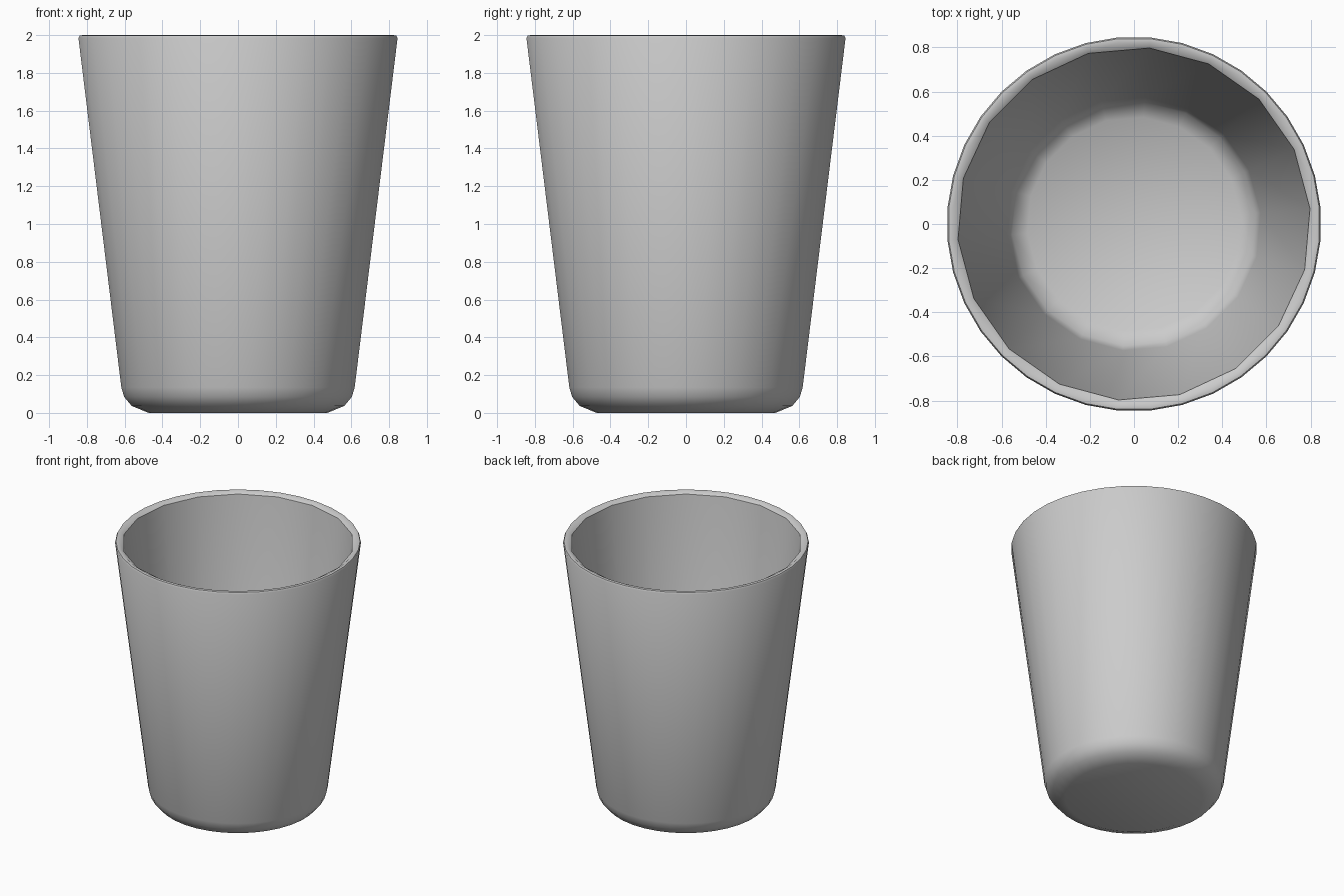
import bpy, bmesh, math

if "Cube" in bpy.data.objects:
    bpy.data.objects.remove(bpy.data.objects["Cube"])

# Profiles as (radius, height): outside goes up to the rim, inside goes down to the floor
OUTER = [(0.475, 0.0), (0.565, 0.037), (0.605, 0.085), (0.62, 0.135),
         (0.848, 1.985), (0.842, 1.997), (0.824, 2.0)]
INNER = [(0.80, 1.982), (0.575, 0.17), (0.553, 0.11), (0.485, 0.065)]
START = math.radians(5)

bm = bmesh.new()


def ring(radius, z, sides):
    verts = []
    for i in range(sides):
        a = START + math.tau * i / sides
        verts.append(bm.verts.new((radius * math.cos(a), radius * math.sin(a), z)))
    return verts


def bridge(low, high):
    n = len(low)
    for i in range(n):
        j = (i + 1) % n
        bm.faces.new((low[i], low[j], high[j], high[i]))


# Outer wall with 36 sides, inner wall with 18
outer = [ring(r, z, 36) for r, z in OUTER]
inner = [ring(r, z, 18) for r, z in INNER]
for rings in (outer, inner):
    for a, b in zip(rings, rings[1:]):
        bridge(a, b)

# Rim joins the 36-sided ring to the 18-sided one
a, b = outer[-1], inner[0]
for i in range(18):
    j = (i + 1) % 18
    a0, a1, a2 = a[2 * i], a[2 * i + 1], a[(2 * i + 2) % 36]
    bm.faces.new((a0, a1, b[i]))
    bm.faces.new((a1, b[j], b[i]))
    bm.faces.new((a1, a2, b[j]))

# Underside and inside floor
bm.faces.new(list(reversed(outer[0])))
centre = bm.verts.new((0, 0, 0.055))
floor = inner[-1]
for i in range(18):
    bm.faces.new((floor[i], floor[(i + 1) % 18], centre))

bmesh.ops.recalc_face_normals(bm, faces=bm.faces)
mesh = bpy.data.meshes.new("cup")
bm.to_mesh(mesh)
bm.free()
cup = bpy.data.objects.new("cup", mesh)
bpy.context.collection.objects.link(cup)

# Smooth shading with a sharp inner lip
bpy.context.view_layer.objects.active = cup
cup.select_set(True)
bpy.ops.object.shade_smooth_by_angle(angle=math.radians(50))
